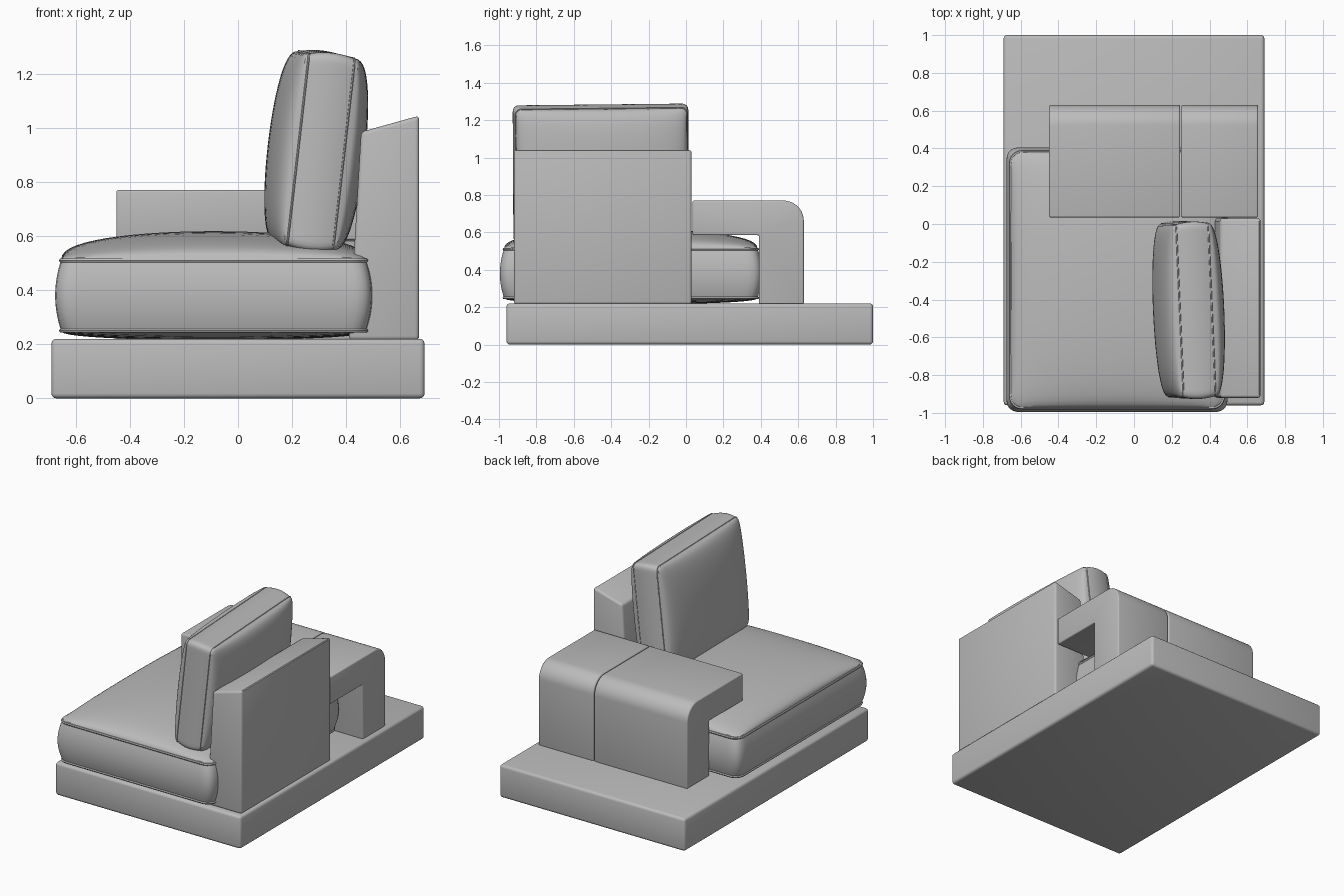
import bpy, bmesh, math
from mathutils import Matrix, Vector

old = bpy.data.objects.get("Cube")
if old:
    bpy.data.objects.remove(old, do_unlink=True)

GREY = (0.5, 0.5, 0.5, 1)
fabric = bpy.data.materials.new("grey_fabric")
fabric.use_nodes = True
fabric.diffuse_color = GREY
shader = fabric.node_tree.nodes["Principled BSDF"]
shader.inputs["Base Color"].default_value = GREY
shader.inputs["Roughness"].default_value = 0.8


def finish(ob, bevel=0):
    """Material, optional rounded edges and smooth shading."""
    ob.data.materials.append(fabric)
    bpy.ops.object.select_all(action='DESELECT')
    ob.select_set(True)
    bpy.context.view_layer.objects.active = ob
    if bevel:
        mod = ob.modifiers.new("soft_edges", 'BEVEL')
        mod.width, mod.segments = bevel, 3
        mod.limit_method, mod.angle_limit = 'ANGLE', math.radians(40)
        bpy.ops.object.modifier_apply(modifier=mod.name)
    bpy.ops.object.shade_smooth_by_angle(angle=math.radians(35))


def add_mesh(name, bm):
    bmesh.ops.recalc_face_normals(bm, faces=bm.faces)
    mesh = bpy.data.meshes.new(name)
    bm.to_mesh(mesh)
    bm.free()
    ob = bpy.data.objects.new(name, mesh)
    bpy.context.collection.objects.link(ob)
    return ob


def prism(name, profile, place, lo, hi, bevel):
    """Extrude a 2D profile between lo and hi; place(a, b, t) orients it."""
    bm = bmesh.new()
    face = bm.faces.new([bm.verts.new(place(a, b, lo)) for a, b in profile])
    out = bmesh.ops.extrude_face_region(bm, geom=[face])
    move = Vector(place(0, 0, hi)) - Vector(place(0, 0, lo))
    bmesh.ops.translate(bm, vec=move, verts=[g for g in out["geom"] if isinstance(g, bmesh.types.BMVert)])
    finish(add_mesh(name, bm), bevel)


def cushion(name, half, radius, crowns, power, bulge, matrix, piping):
    """Boxed cushion: rounded plan, crowned faces, bulging walls, piped seams."""
    hx, hy, hz = half
    bm = bmesh.new()
    bmesh.ops.create_cube(bm, size=2)
    bmesh.ops.subdivide_edges(bm, edges=bm.edges[:], cuts=27, use_grid_fill=True)
    for vert in bm.verts:
        u, v, w = (math.sin(c * math.pi / 2) for c in vert.co)
        x, y = u * hx, v * hy
        # Pull the plan corners into arcs
        ix = max(-hx + radius, min(hx - radius, x))
        iy = max(-hy + radius, min(hy - radius, y))
        d = Vector((x - ix, y - iy))
        if d.length > 0:
            d *= max(abs(d.x), abs(d.y)) / d.length
        swell = bulge * (1 - w * w)
        x, y = (ix + d.x) * (1 + swell / hx), (iy + d.y) * (1 + swell / hy)
        dome = max(0, (1 - u * u) * (1 - v * v)) ** power
        z = w * (hz + dome * crowns[0 if w > 0 else 1])
        vert.co = matrix @ Vector((x, y, z))
    finish(add_mesh(name, bm))

    # Piping along both seams
    for side, label in ((1, "upper"), (-1, "lower")):
        curve = bpy.data.curves.new(name + "_piping", 'CURVE')
        curve.dimensions = '3D'
        curve.bevel_depth, curve.bevel_resolution = piping, 1
        pts = []
        for k, (sx, sy) in enumerate(((1, 1), (-1, 1), (-1, -1), (1, -1))):
            for i in range(7):
                a = (k + i / 6) * math.pi / 2
                pts.append(matrix @ Vector((sx * (hx - radius) + radius * math.cos(a),
                                            sy * (hy - radius) + radius * math.sin(a), side * hz)))
        line = curve.splines.new('POLY')
        line.points.add(len(pts) - 1)
        for p, co in zip(line.points, pts):
            p.co = (*co, 1)
        line.use_cyclic_u = True
        ob = bpy.data.objects.new(f"{name}_{label}_piping", curve)
        bpy.context.collection.objects.link(ob)
        bpy.ops.object.select_all(action='DESELECT')
        ob.select_set(True)
        bpy.context.view_layer.objects.active = ob
        bpy.ops.object.convert(target='MESH')
        finish(bpy.context.object)


# Platform base
prism("platform_base", [(-0.69, -0.96), (0.69, -0.96), (0.69, 1), (-0.69, 1)],
      lambda a, b, t: (a, b, t), 0, 0.22, 0.018)

# Backrest panel with a sloped front and top
prism("backrest", [(0.41, 0.215), (0.67, 0.215), (0.67, 1.045), (0.455, 0.985)],
      lambda a, b, t: (a, t, b), -0.92, 0.03, 0.015)

# Hooked armrest in two sections
R = 0.11
arc = [(0.63 - R + R * math.sin(i * math.pi / 20), 0.77 - R + R * math.cos(i * math.pi / 20))
       for i in range(11)]
hook = [(0.035, 0.585), (0.035, 0.77)] + arc + [(0.63, 0.215), (0.39, 0.215), (0.39, 0.585)]
for label, lo, hi in (("right", -0.45, 0.244), ("left", 0.249, 0.657)):
    prism(f"armrest_{label}_section", hook, lambda a, b, t: (t, a, b), lo, hi, 0.009)

# Seat cushion
cushion("seat_cushion", (0.564, 0.678, 0.13), 0.06, (0.108, 0.035), 0.4, 0.022,
        Matrix.Translation((-0.09, -0.295, 0.38)), 0.008)

# Leaning back pillow
lean = (Matrix.Translation((0.287, -0.455, 0.915)) @ Matrix.Rotation(math.radians(2.5), 4, 'Z')
        @ Matrix.Rotation(math.radians(0.6), 4, 'X') @ Matrix.Rotation(math.radians(-83.5), 4, 'Y'))
cushion("back_pillow", (0.357, 0.458, 0.085), 0.03, (0.09, 0.095), 0.32, 0.012, lean, 0.004)
